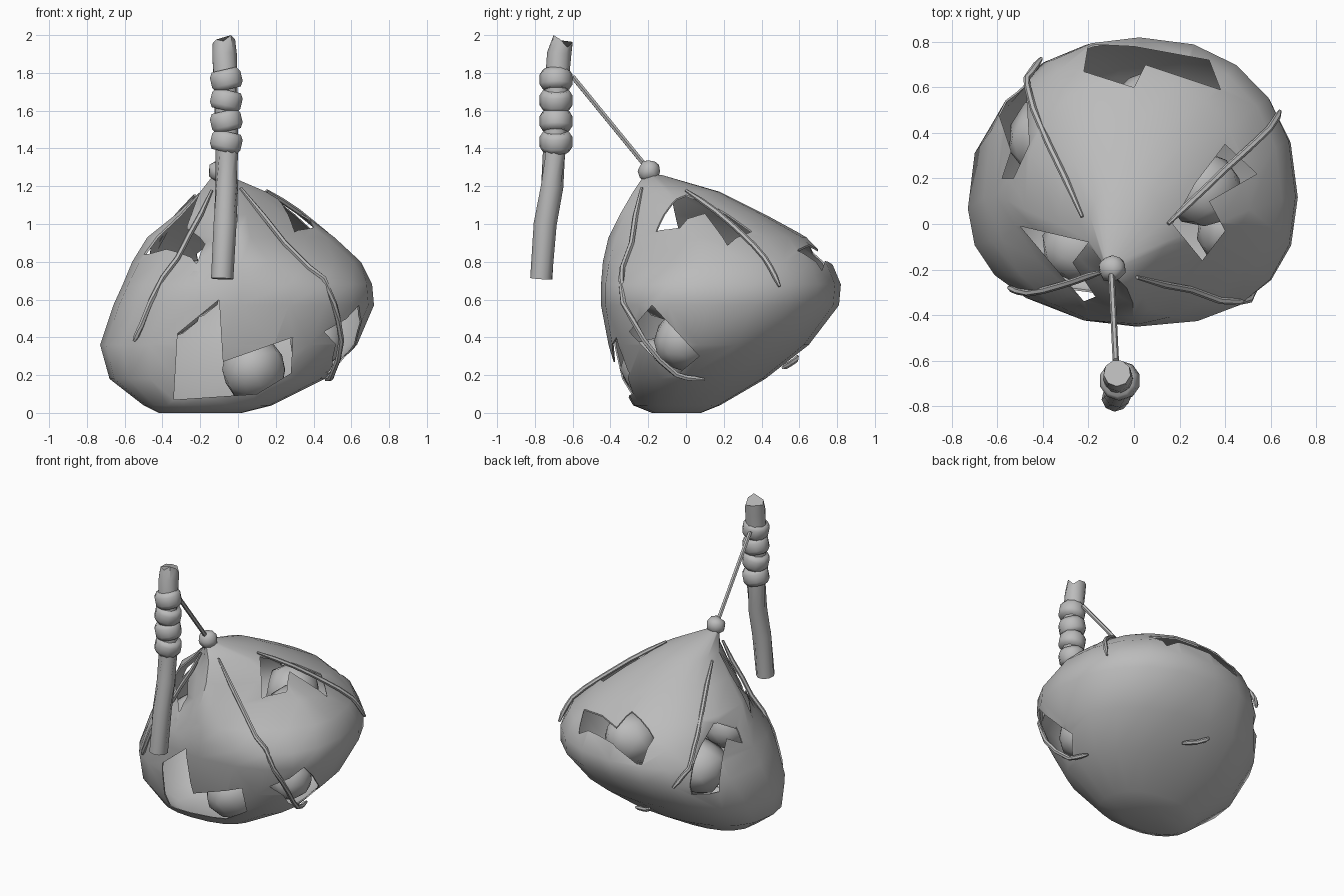
import bpy, bmesh, math, random
from mathutils import Vector
from mathutils.bvhtree import BVHTree

random.seed(4)
if "Cube" in bpy.data.objects:
    bpy.data.objects.remove(bpy.data.objects["Cube"])

grey = bpy.data.materials.new("plain grey")
grey.use_nodes = True
grey.diffuse_color = (0.5, 0.5, 0.5, 1)
grey.node_tree.nodes["Principled BSDF"].inputs["Base Color"].default_value = (0.5, 0.5, 0.5, 1)


def add_object(name, bm, angle=45):
    """Turn a bmesh into a named, smooth shaded object."""
    bmesh.ops.recalc_face_normals(bm, faces=bm.faces)
    mesh = bpy.data.meshes.new(name)
    bm.to_mesh(mesh)
    bm.free()
    mesh.materials.append(grey)
    obj = bpy.data.objects.new(name, mesh)
    bpy.context.collection.objects.link(obj)
    if angle:
        smooth(obj, angle)
    return obj


def smooth(obj, angle):
    bpy.ops.object.select_all(action='DESELECT')
    obj.select_set(True)
    bpy.context.view_layer.objects.active = obj
    bpy.ops.object.shade_smooth_by_angle(angle=math.radians(angle))


def loft(rings):
    """Skin a list of point rings and cap both ends."""
    bm = bmesh.new()
    loops = [[bm.verts.new(p) for p in ring] for ring in rings]
    for low, high in zip(loops, loops[1:]):
        for i in range(len(low)):
            j = (i + 1) % len(low)
            bm.faces.new((low[i], low[j], high[j], high[i]))
    bm.faces.new(loops[0][::-1])
    bm.faces.new(loops[-1])
    bmesh.ops.recalc_face_normals(bm, faces=bm.faces)
    return bm


def tube_rings(path, radii, sides):
    """Rings square to a path."""
    path = [Vector(p) for p in path]
    rings = []
    for k, p in enumerate(path):
        way = path[min(k + 1, len(path) - 1)] - path[max(k - 1, 0)]
        turn = way.to_track_quat('Z', 'Y')
        angles = [math.tau * i / sides for i in range(sides)]
        rings.append([p + turn @ Vector((math.cos(a), math.sin(a), 0)) * radii[k] for a in angles])
    return rings


# Sack: height, then side-to-side and front-to-back limits of each ring
SACK = [
    (0.00, -0.42, 0.02, -0.18, 0.08), (0.04, -0.5, 0.18, -0.28, 0.18),
    (0.18, -0.68, 0.46, -0.36, 0.42), (0.36, -0.73, 0.63, -0.41, 0.65),
    (0.57, -0.66, 0.72, -0.45, 0.81), (0.68, -0.61, 0.71, -0.45, 0.82),
    (0.8, -0.56, 0.65, -0.44, 0.77), (0.93, -0.48, 0.51, -0.41, 0.64),
    (1.05, -0.33, 0.35, -0.35, 0.42), (1.17, -0.2, 0.15, -0.28, 0.18),
    (1.26, -0.13, -0.06, -0.22, -0.13),
]


def fullness(z, c, s):
    """Corner exponents: small is boxy, large is drawn in like a tent."""
    if s > 0:
        return (0.9, 0.9) if c > 0 else (0.94, 0.74)
    drawn = max((z - 0.7) * 4, 0)
    k = 0.84 + min(drawn, 0.85) if c > 0 else 0.93 + min(drawn, 0.65)
    return k, k


def sack_ring(z, x0, x1, y0, y1, sides=20):
    cx, cy = x0 + 0.48 * (x1 - x0), y0 + 0.45 * (y1 - y0)
    ring = []
    for i in range(sides):
        a = math.tau * i / sides
        c, s = math.cos(a), math.sin(a)
        c, s = (math.copysign(abs(v) ** k, v) for v, k in zip((c, s), fullness(z, c, s)))
        ring.append((cx + c * (x1 - cx if c > 0 else cx - x0),
                     cy + s * (y1 - cy if s > 0 else cy - y0), z))
    return ring


sack_bm = loft([sack_ring(*row) for row in SACK])
surface = BVHTree.FromBMesh(sack_bm)
sack = add_object("sack", sack_bm, 0)
shell = sack.modifiers.new("cloth thickness", 'SOLIDIFY')
shell.thickness = 0.008
shell.offset = -1

# Torn holes: viewing axis, depth range, outline
HOLES = [
    ("y", -0.6, -0.2, [(-0.34, 0.07), (-0.32, 0.42), (-0.1, 0.6), (-0.08, 0.27),
                       (0.29, 0.4), (0.28, 0.21), (0.1, 0.1)]),
    ("x", 0.3, 0.9, [(-0.3, 0.43), (-0.18, 0.57), (0.07, 0.3), (-0.05, 0.2), (-0.15, 0.27)]),
    ("z", 0.7, 1.3, [(0.4, 0.35), (0.54, 0.22), (0.33, 0.1), (0.4, -0.03),
                     (0.3, -0.16), (0.17, 0), (0.27, 0.18)]),
    ("z", 0.6, 1.2, [(-0.5, -0.01), (-0.2, -0.08), (-0.27, -0.17), (-0.17, -0.32),
                     (-0.22, -0.34), (-0.34, -0.2)]),
    ("z", 0.7, 1.1, [(-0.2, 0.79), (-0.22, 0.67), (0, 0.6), (0.05, 0.7),
                     (0.38, 0.59), (0.33, 0.72), (0, 0.78)]),
    ("z", 0.5, 1.0, [(-0.61, 0.53), (-0.48, 0.68), (-0.46, 0.35), (-0.53, 0.2),
                     (-0.58, 0.2), (-0.54, 0.32)]),
]


def place(axis, depth, u, v):
    return {"x": (depth, u, v), "y": (u, depth, v), "z": (u, v, depth)}[axis]


cutters = []
for axis, near, far, outline in HOLES:
    prism = loft([[place(axis, d, u, v) for u, v in outline] for d in (near, far)])
    cutter = add_object("hole_cutter", prism, 0)
    cutter.hide_render = True
    cut = sack.modifiers.new("hole", 'BOOLEAN')
    cut.operation = 'DIFFERENCE'
    cut.solver = 'EXACT'
    cut.object = cutter
    cutters.append(cutter)

# Bake the holes and remove the cutters
bpy.context.view_layer.update()
baked = bpy.data.meshes.new_from_object(sack.evaluated_get(bpy.context.evaluated_depsgraph_get()))
sack.modifiers.clear()
sack.data = baked
for cutter in cutters:
    bpy.data.objects.remove(cutter)
smooth(sack, 45)


def lump(name, centre, radius, rough=0.07):
    bm = bmesh.new()
    bmesh.ops.create_icosphere(bm, subdivisions=2, radius=radius)
    for v in bm.verts:
        v.co = v.co * random.uniform(1 - rough, 1 + rough) + Vector(centre)
    add_object(name, bm, 60)


# Lumps of cargo seen through the holes
CARGO = [(0.08, -0.17, 0.23, 0.17), (0.31, 0.15, 0.74, 0.17), (0.08, 0.5, 0.7, 0.18),
         (-0.37, 0.38, 0.58, 0.18), (-0.25, -0.1, 0.66, 0.16), (0.42, -0.02, 0.38, 0.15)]
for x, y, z, r in CARGO:
    lump("cargo_lump", (x, y, z), r)

# Cords stretched over the sack, pushed out wherever they would sink in
CORDS = {
    "front_right_cord": [(-0.15, -0.22, 1.18), (-0.32, -0.27, 0.82), (-0.5, -0.28, 0.46), (-0.55, -0.28, 0.38)],
    "front_left_cord": [(0, -0.22, 1.17), (0.37, -0.32, 0.76), (0.53, -0.28, 0.49),
                        (0.5, -0.05, 0.2), (0.48, 0.1, 0.16)],
    "back_left_cord": [(0.14, 0, 1.16), (0.4, 0.24, 1), (0.6, 0.42, 0.83), (0.65, 0.5, 0.67)],
    "back_right_cord": [(-0.2, 0.03, 1.12), (-0.43, 0.5, 0.85), (-0.49, 0.66, 0.7), (-0.45, 0.77, 0.58)],
    "back_loose_cord": [(0.03, 0.52, 0.23), (-0.06, 0.57, 0.24), (-0.13, 0.59, 0.3)],
}
for name, points in CORDS.items():
    path = []
    for a, b in zip(points, points[1:]):
        path += [Vector(a).lerp(Vector(b), t / 3) for t in range(3)]
    path.append(Vector(points[-1]))
    snapped = []
    for p in path:
        spot, normal, _, _ = surface.find_nearest(p)
        height = (p - spot).dot(normal)
        snapped.append(spot + normal * min(max(height, 0.01), 0.02))
    radii = [0.008] + [0.015] * (len(snapped) - 2) + [0.008]
    add_object(name, loft(tube_rings(snapped, radii, 6)))

# Knot and the line up to the stick
lump("knot", (-0.095, -0.195, 1.28), 0.06, 0.09)
line = [(-0.1, -0.2, 1.29), (-0.08, -0.6, 1.78)]
add_object("hanging_line", loft(tube_rings(line, [0.014, 0.014], 6)))

# Crooked stick with a broken top
stick_path = [(-0.083, -0.765, 0.71), (-0.07, -0.745, 1), (-0.06, -0.71, 1.2),
              (-0.06, -0.695, 1.4), (-0.067, -0.685, 1.75), (-0.072, -0.67, 1.9), (-0.074, -0.655, 1.96)]
stick_rings = tube_rings(stick_path, [0.06, 0.062, 0.061, 0.062, 0.064, 0.066, 0.06], 9)
for i, p in enumerate(stick_rings[-1]):
    p.z = 2.0 if i == 3 else random.uniform(1.93, 1.98)
add_object("stick", loft(stick_rings))

# Rope wraps round the stick
for k, z in enumerate((1.435, 1.545, 1.655, 1.765)):
    tilt = 0.012 * (-1) ** k
    path = [(-0.062 + tilt * h, -0.688, z + 0.052 * h) for h in (-1, -0.5, 0.5, 1)]
    add_object("rope_wrap", loft(tube_rings(path, [0.07, 0.087, 0.087, 0.07], 10)), 60)
